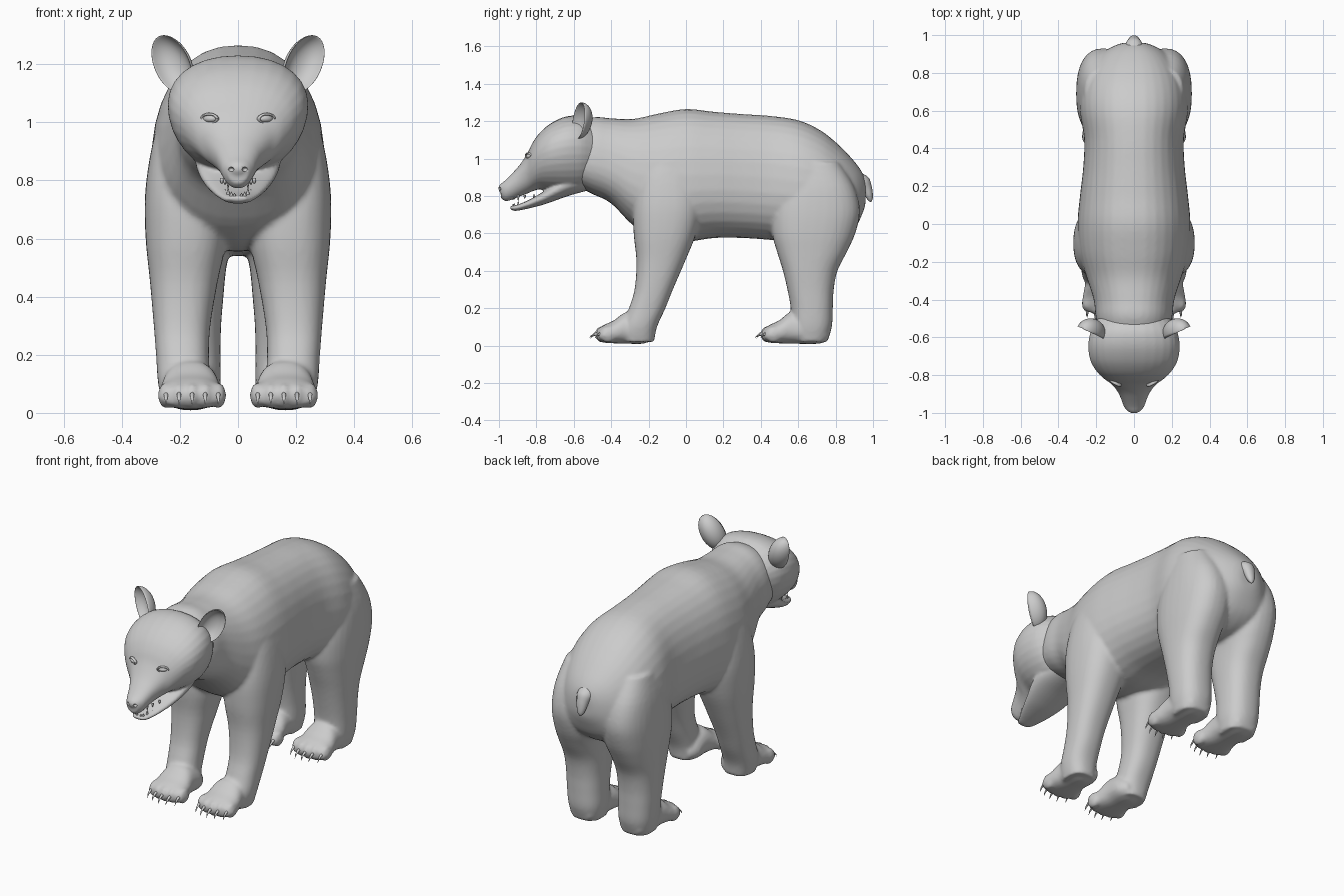
import bpy, bmesh, math
from mathutils import Vector, Matrix

if "Cube" in bpy.data.objects:
    bpy.data.objects.remove(bpy.data.objects["Cube"])

fur = bpy.data.materials.new("pale grey")
fur.diffuse_color = (0.6, 0.6, 0.6, 1)
fur.use_nodes = True
fur.node_tree.nodes["Principled BSDF"].inputs["Base Color"].default_value = fur.diffuse_color


def smooth_rows(rows, steps=4):
    """Catmull-Rom interpolation between rows of numbers."""
    out = []
    for i in range(len(rows) - 1):
        p = [rows[max(i - 1, 0)], rows[i], rows[i + 1], rows[min(i + 2, len(rows) - 1)]]
        for s in range(steps):
            t = s / steps
            out.append([0.5 * (2 * b + (c - a) * t + (2 * a - 5 * b + 4 * c - d) * t * t
                               + (3 * b - a - 3 * c + d) * t ** 3) for a, b, c, d in zip(*p)])
    return out + [list(rows[-1])]


def skin(bm, rings):
    loops = [[bm.verts.new(v) for v in ring] for ring in rings]
    n = len(loops[0])
    faces = [bm.faces.new(loops[0]), bm.faces.new(loops[-1])]
    for a, b in zip(loops, loops[1:]):
        for i in range(n):
            faces.append(bm.faces.new((a[i], a[(i + 1) % n], b[(i + 1) % n], b[i])))
    bmesh.ops.recalc_face_normals(bm, faces=faces)


def unit_ring(power, n=32):
    for i in range(n):
        c, s = math.cos(2 * math.pi * i / n), math.sin(2 * math.pi * i / n)
        yield (math.copysign(abs(c) ** (2 / power), c), math.copysign(abs(s) ** (2 / power), s))


def loft_y(bm, rows, x=0, taper=0.0, power=2.3):
    """Rows are y, bottom, top, half width; positive taper narrows the top."""
    skin(bm, [[(x + w * c * (1 - taper * s), y, (b + t) / 2 + (t - b) / 2 * s)
               for c, s in unit_ring(power)] for y, b, t, w in smooth_rows(rows)])


def loft_z(bm, rows, side):
    """Rows are z, front, back, inner, outer."""
    skin(bm, [[(side * ((i + o) / 2 + (o - i) / 2 * c), (f + k) / 2 + (k - f) / 2 * s, z)
               for c, s in unit_ring(2.4)] for z, f, k, i, o in smooth_rows(rows)])


def ball(bm, loc, size, rot=Matrix(), seg=20):
    m = Matrix.Translation(loc) @ rot @ Matrix.Diagonal((*size, 1))
    return bmesh.ops.create_uvsphere(bm, u_segments=seg, v_segments=seg // 2 + 2, radius=1, matrix=m)["verts"]


def finish(name, bm, voxel=0, rounds=0):
    me = bpy.data.meshes.new(name)
    for f in bm.faces:
        f.smooth = True
    bm.to_mesh(me)
    bm.free()
    me.materials.append(fur)
    ob = bpy.data.objects.new(name, me)
    bpy.context.collection.objects.link(ob)
    if voxel:
        r = ob.modifiers.new("fuse", 'REMESH')
        r.mode, r.voxel_size, r.use_smooth_shade = 'VOXEL', voxel, True
        s = ob.modifiers.new("soften", 'SMOOTH')
        s.factor, s.iterations = 0.5, rounds
    return ob


# torso and neck
bm = bmesh.new()
loft_y(bm, [(-.62, .87, 1.17, .17), (-.5, .81, 1.22, .20), (-.4, .76, 1.215, .212),
            (-.28, .64, 1.212, .25), (-.15, .57, 1.24, .288), (0, .555, 1.265, .297),
            (.15, .575, 1.25, .284), (.3, .575, 1.238, .267), (.45, .565, 1.228, .262),
            (.6, .55, 1.205, .285), (.72, .54, 1.15, .278), (.82, .56, 1.07, .24),
            (.9, .62, .985, .175), (.945, .71, .92, .10), (.96, .76, .87, .05)], taper=.1)
front_leg = [(.02, -.34, -.17, .10, .255), (.1, -.34, -.155, .095, .275), (.2, -.305, -.11, .10, .282),
             (.3, -.275, -.07, .095, .29), (.45, -.265, -.005, .07, .303), (.6, -.28, .055, .04, .318),
             (.75, -.28, .085, .05, .32), (.9, -.25, .06, .08, .30), (1.02, -.2, .03, .1, .27)]
hind_leg = [(.02, .58, .755, .075, .25), (.1, .565, .78, .06, .268), (.2, .56, .785, .06, .276),
            (.3, .542, .79, .058, .282), (.4, .518, .81, .05, .29), (.5, .487, .86, .04, .298),
            (.6, .46, .905, .02, .305), (.72, .46, .93, .02, .305), (.85, .5, .9, .03, .292),
            (.98, .55, .82, .06, .26)]
# legs, paws and toes
for side in (-1, 1):
    loft_z(bm, front_leg, side)
    loft_z(bm, hind_leg, side)
    for toe_y, heel_y in ((-.485, -.18), (.40, .76)):
        loft_y(bm, [(heel_y, .03, .10, .06), (heel_y - .05, .01, .15, .09),
                    (toe_y + .17, .01, .18, .095), (toe_y + .10, .012, .135, .108),
                    (toe_y + .05, .015, .112, .112), (toe_y + .02, .025, .09, .095)],
               x=side * .163, taper=.08)
        for i in range(5):
            k = i - 2
            ball(bm, (side * .158 + k * .045, toe_y + .04 + .007 * k * k, .06), (.027, .045, .045))
finish("body", bm, .0105, 5)

# claws
bm = bmesh.new()
for side in (-1, 1):
    for toe_y in (-.485, .40):
        for i in range(5):
            k = i - 2
            base = (side * .158 + k * .045, toe_y + .015 + .007 * k * k, .065)
            rows = [(0, 0, .011), (-.025, -.004, .009), (-.042, -.018, .006), (-.052, -.036, .001)]
            skin(bm, [[(base[0] + r * .8 * c, base[1] + dy + r * .5 * s, base[2] + dz + r * s)
                       for c, s in unit_ring(2, 8)] for dy, dz, r in rows])
finish("claws", bm)

# tail
bm = bmesh.new()
skin(bm, [[(r * c, y + r * .7 * s, z + r * .5 * s) for c, s in unit_ring(2, 16)]
          for y, z, r in smooth_rows([(.90, .90, .05), (.945, .875, .045), (.968, .84, .034),
                                      (.98, .805, .026), (.988, .78, .015), (.99, .768, .003)])])
finish("tail", bm)

# head: skull with muzzle, lower jaw, nose and cheeks
bm = bmesh.new()
loft_y(bm, [(-.49, .86, 1.18, .18), (-.56, .82, 1.225, .222), (-.64, .815, 1.225, .238),
            (-.72, .825, 1.19, .228), (-.78, .835, 1.14, .195), (-.82, .825, 1.085, .155),
            (-.85, .812, 1.025, .115), (-.89, .797, .965, .084), (-.93, .78, .92, .066),
            (-.965, .772, .885, .053), (-.99, .79, .865, .036)], taper=-.16, power=2.15)
loft_y(bm, [(-.52, .83, .95, .12), (-.62, .803, .92, .145), (-.7, .775, .87, .135),
            (-.76, .754, .825, .115), (-.82, .738, .79, .092), (-.87, .727, .765, .07),
            (-.915, .72, .75, .048), (-.94, .73, .745, .03)], taper=-.1)
ball(bm, (0, -.972, .84), (.042, .031, .03))
head = finish("head", bm, .007, 4)

# nostril cutter
bm = bmesh.new()
for side in (-1, 1):
    ball(bm, (side * .024, -.998, .838), (.010, .016, .008))
cutter = finish("nostril_cutter", bm)
cutter.hide_render = True
cutter.hide_viewport = True
cut = head.modifiers.new("nostrils", 'BOOLEAN')
cut.operation, cut.object = 'DIFFERENCE', cutter

# ears: cupped shells opening forward and outward
bm = bmesh.new()
for side in (-1, 1):
    verts = ball(bm, (0, 0, 0), (1, 1, 1), seg=32)
    m = (Matrix.Translation((side * .228, -.575, 1.2)) @ Matrix.Rotation(side * .45, 4, 'Z')
         @ Matrix.Rotation(side * .5, 4, 'Y') @ Matrix.Diagonal((.066, .075, .108, 1)))
    for v in verts:
        if v.co.y < 0:
            s = -v.co.y
            v.co.y = .62 * s - .9 * s * (1 - s) ** 2
        v.co = m @ v.co
finish("ears", bm)

# eyes with lids
bm = bmesh.new()
for side in (-1, 1):
    turn = Matrix.Rotation(side * .5, 4, 'Z')
    centre = Vector((side * .095, -.835, 1.012))
    ball(bm, centre, (.027, .018, .014), turn)
    pts = [Vector((.03 * math.cos(a), .004 - .004 * math.sin(a), .016 * math.sin(a)))
           for a in [2 * math.pi * i / 24 for i in range(24)]]
    tube = []
    for p in pts + pts[:1]:
        out = p.normalized()
        tube.append([centre + turn @ (p + out * .005 * c + Vector((0, -.009 + .009 * s, 0)))
                     for c, s in unit_ring(2, 8)])
    skin(bm, tube)
finish("eyes", bm)

# teeth along both jaws
bm = bmesh.new()
for side in (-1, 1):
    for i in range(5):
        x, y = side * (.012 + .011 * i), -.925 + .014 * i * i / 2
        big = .022 if i == 2 else .012
        for z, up in ((.745 + .004 * i, 1), (.79 + .002 * i, -1)):
            skin(bm, [[(x + r * c, y + r * s, z + up * h) for c, s in unit_ring(2, 8)]
                      for h, r in ((-.01, .006), (0, .006), (big, .001))])
finish("teeth", bm)
